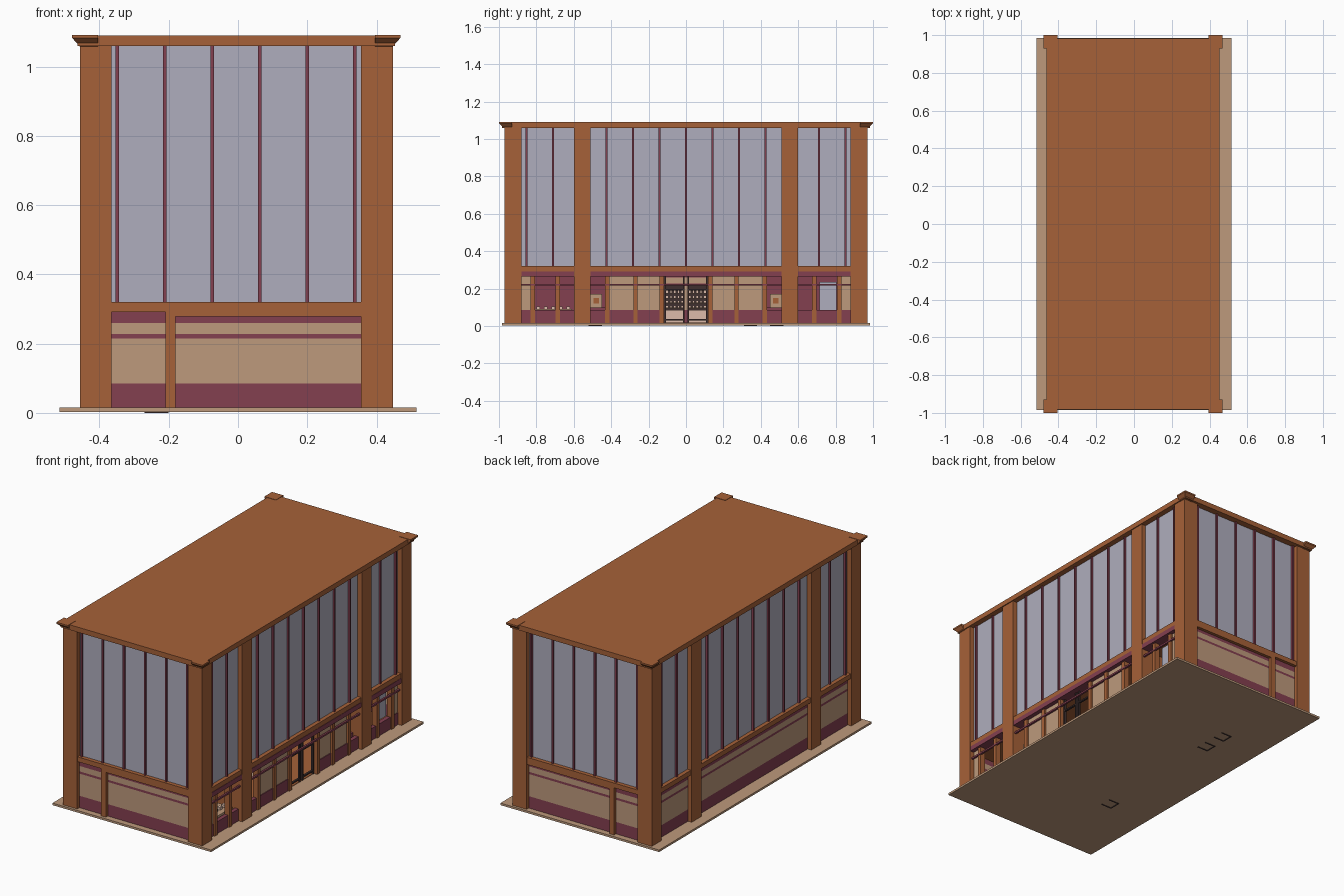
import bpy, bmesh

CX = -0.005  # the building sits slightly left of the slab centre


def material(name, rgb):
    m = bpy.data.materials.new(name)
    m.diffuse_color = (*rgb, 1)
    return m


BRICK = material("brick_orange", (0.38, 0.12, 0.04))
MAROON = material("maroon", (0.23, 0.05, 0.08))
TAN = material("tan", (0.51, 0.32, 0.20))
GLASS = material("glass", (0.43, 0.42, 0.51))
DARK = material("dark", (0.05, 0.03, 0.03))
PALE = material("pale", (0.72, 0.50, 0.40))


def frustum(name, bottom, top, z0, z1, mat):
    """Solid between two (x0, x1, y0, y1) rectangles."""
    bm = bmesh.new()
    rings = []
    for (x0, x1, y0, y1), z in ((bottom, z0), (top, z1)):
        rings.append([bm.verts.new(p) for p in
                      ((x0, y0, z), (x1, y0, z), (x1, y1, z), (x0, y1, z))])
    lo, hi = rings
    bm.faces.new(lo[::-1])
    bm.faces.new(hi)
    for i in range(4):
        j = (i + 1) % 4
        bm.faces.new((lo[i], lo[j], hi[j], hi[i]))
    bmesh.ops.recalc_face_normals(bm, faces=bm.faces)
    me = bpy.data.meshes.new(name)
    bm.to_mesh(me)
    bm.free()
    me.materials.append(mat)
    ob = bpy.data.objects.new(name, me)
    bpy.context.collection.objects.link(ob)
    return ob


def box(name, x0, x1, y0, y1, z0, z1, mat):
    x0, x1 = sorted((x0, x1))
    y0, y1 = sorted((y0, y1))
    return frustum(name, (x0, x1, y0, y1), (x0, x1, y0, y1), z0, z1, mat)


# Ground slab and roof
box("base_slab", -0.515, 0.515, -0.985, 0.985, 0.003, 0.015, TAN)
box("interior_floor", -0.42, 0.41, -0.94, 0.94, 0.015, 0.018, BRICK)
box("roof", CX - 0.458, CX + 0.458, -0.983, 0.983, 1.06, 1.09, BRICK)
box("upper_floor", -0.42, 0.41, -0.94, 0.94, 0.292, 0.305, BRICK)

# Corner pillars with flared caps, and intermediate side pillars
for sx in (-1, 1):
    for sy in (-1, 1):
        box("corner_pillar", CX + sx * 0.36, CX + sx * 0.452,
            sy * 0.88, sy * 0.97, 0.015, 1.06, BRICK)
        rects = []
        for ox, oy in ((0.452, 0.972), (0.474, 1.0)):
            xs = sorted((CX + sx * 0.40, CX + sx * ox))
            ys = sorted((sy * 0.93, sy * oy))
            rects.append((*xs, *ys))
        frustum("corner_cap_flare", *rects, 1.058, 1.083, BRICK)
        frustum("corner_cap", rects[1], rects[1], 1.083, 1.092, BRICK)
        box("side_pillar", CX + sx * 0.36, CX + sx * 0.452,
            sy * 0.51, sy * 0.60, 0.015, 1.06, BRICK)

# Striped lower wall bands: z0, z1, material
BANDS = [(0.015, 0.085, MAROON), (0.085, 0.215, TAN), (0.215, 0.228, MAROON),
         (0.228, 0.26, TAN), (0.26, 0.292, MAROON)]

# Front and back ends
for sy, side in ((-1, "front"), (1, "back")):
    box(side + "_glass", -0.37, 0.36, sy * 0.93, sy * 0.945, 0.30, 1.06, GLASS)
    for i in range(6):
        x = -0.349 + i * 0.1372
        box(side + "_mullion", x - 0.005, x + 0.005,
            sy * 0.94, sy * 0.956, 0.32, 1.06, MAROON)
    box(side + "_beam_left", -0.37, -0.18, sy * 0.93, sy * 0.968, 0.292, 0.32, BRICK)
    box(side + "_beam_right", -0.18, 0.36, sy * 0.93, sy * 0.968, 0.278, 0.32, BRICK)
    box(side + "_wall_post", -0.21, -0.18, sy * 0.93, sy * 0.968, 0.015, 0.30, BRICK)
    for z0, z1, mat in BANDS:
        box(side + "_wall_band", -0.37, 0.36, sy * 0.93, sy * 0.95, z0, z1, mat)

# Long sides: glass bays, mullions and beams
BAYS = [(-0.88, -0.60, (-0.853, -0.711)),
        (-0.51, 0.51, [-0.426 + 0.142 * i for i in range(7)]),
        (0.60, 0.88, (0.711, 0.853))]
for sx, side in ((-1, "left"), (1, "right")):
    inner, face = CX + sx * 0.41, CX + sx * 0.425
    for y0, y1, mullions in BAYS:
        box(side + "_glass", inner, face, y0, y1, 0.30, 1.06, GLASS)
        box(side + "_beam", inner, CX + sx * 0.448, y0, y1, 0.292, 0.32, BRICK)
        for y in mullions:
            box(side + "_mullion", inner, CX + sx * 0.436,
                y - 0.005, y + 0.005, 0.32, 1.06, MAROON)
        if sx < 0:
            for z0, z1, mat in BANDS:
                box("left_wall_band", inner, CX - 0.428, y0, y1, z0, z1, mat)
        else:
            box("shop_canopy", 0.38, 0.445, y0, y1, 0.264, 0.292, MAROON)
            box("shop_rail", 0.425, 0.436, y0, y1, 0.216, 0.226, MAROON)

# Shop front on the right side, mirrored about its middle
for s in (-1, 1):
    for y in (0.13, 0.27, 0.42, 0.685, 0.82):
        box("shop_post", 0.40, 0.432, s * y - 0.012, s * y + 0.012, 0.015, 0.265, BRICK)
    for y0, y1 in ((0.142, 0.258), (0.282, 0.408), (0.832, 0.88)):
        box("shop_panel", 0.405, 0.42, s * y0, s * y1, 0.085, 0.265, TAN)
    for y0, y1 in ((0.13, 0.51), (0.60, 0.88)):
        box("shop_plinth", 0.40, 0.424, s * y0, s * y1, 0.015, 0.085, MAROON)
    # Counter with a small square panel in the narrow opening
    box("counter", 0.30, 0.39, s * 0.43, s * 0.51, 0.018, 0.10, MAROON)
    box("counter_screen", 0.36, 0.37, s * 0.45, s * 0.51, 0.10, 0.17, TAN)
    box("counter_screen_square", 0.37, 0.374, s * 0.465, s * 0.495, 0.12, 0.15, BRICK)
    # Partitions behind the openings
    box("partition", 0.18, 0.19, s * 0.43, s * 0.82, 0.018, 0.292, MAROON)
    box("end_partition", 0.19, 0.40, s * 0.545, s * 0.56, 0.018, 0.292, BRICK)
    # Glazed entrance frames
    for y in (0.012, 0.112):
        box("door_stile", 0.40, 0.412, s * y - 0.005, s * y + 0.005, 0.015, 0.264, DARK)
    for z in (0.03, 0.19):
        box("door_rail", 0.40, 0.412, s * 0.012, s * 0.112, z, z + 0.008, DARK)
    # Shelving with goods behind the entrance
    y0, y1 = s * 0.008, s * 0.115
    box("shelf_back", 0.10, 0.11, y0, y1, 0.018, 0.22, DARK)
    box("shelf_base", 0.10, 0.19, y0, y1, 0.018, 0.085, PALE)
    for k in range(4):
        z = 0.095 + k * 0.026
        box("shelf_board", 0.11, 0.17, y0, y1, z, z + 0.004, TAN)
        for j in range(5):
            y = s * (0.02 + 0.02 * j)
            box("shelf_goods", 0.13, 0.16, y - 0.006, y + 0.006, z + 0.004, z + 0.016, PALE)

# Display window, table and goods in the outer openings
box("display_pane", 0.39, 0.396, 0.715, 0.805, 0.085, 0.235, GLASS)
box("display_table", 0.28, 0.39, -0.81, -0.61, 0.075, 0.09, TAN)
for i in range(5):
    y = -0.79 + 0.04 * i
    box("table_goods", 0.34, 0.36, y - 0.01, y + 0.01, 0.09, 0.105, PALE)

# Three chairs whose feet reach through the slab
for y in (-0.485, 0.345, 0.485):
    box("chair_seat", -0.27, -0.20, y - 0.035, y + 0.035, 0.06, 0.07, MAROON)
    box("chair_back", -0.27, -0.262, y - 0.035, y + 0.035, 0.07, 0.13, MAROON)
    box("chair_foot_back", -0.27, -0.264, y - 0.035, y + 0.035, 0.0, 0.06, DARK)
    for s in (-1, 1):
        box("chair_foot_side", -0.27, -0.20, y + s * 0.032 - 0.003,
            y + s * 0.032 + 0.003, 0.0, 0.006, DARK)
        box("chair_leg", -0.206, -0.20, y + s * 0.032 - 0.003,
            y + s * 0.032 + 0.003, 0.0, 0.06, DARK)
